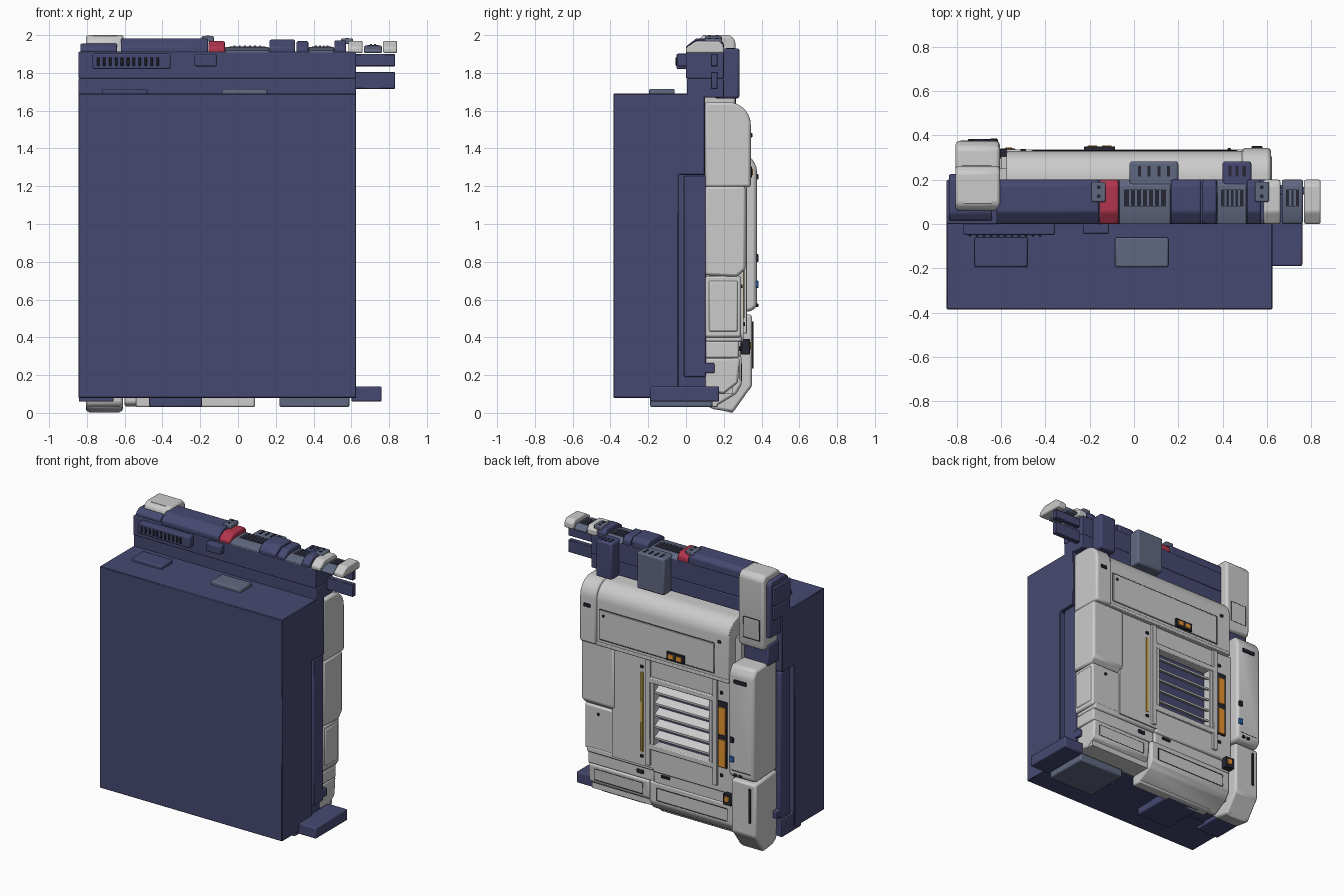
import bpy, bmesh, math

def material(name, r, g, b):
    m = bpy.data.materials.new(name)
    m.diffuse_color = (r, g, b, 1)
    return m

NAVY = material("navy", .062, .066, .165)
SLATE = material("slate", .12, .14, .22)
RED = material("red", .45, .035, .075)
ORANGE = material("orange", .8, .3, .03)
YELLOW = material("yellow", .6, .38, .04)
BLUE = material("blue", .03, .14, .5)
DARK = material("dark", .02, .02, .035)

def prism(name, profile, x0, x1, mat=None, bevel=0.0, seg=2):
    """Extrude a (y, z) outline along x."""
    bm = bmesh.new()
    a = [bm.verts.new((x0, y, z)) for y, z in profile]
    b = [bm.verts.new((x1, y, z)) for y, z in profile]
    bm.faces.new(a)
    bm.faces.new(b[::-1])
    n = len(a)
    for i in range(n):
        bm.faces.new((a[i], b[i], b[(i + 1) % n], a[(i + 1) % n]))
    bmesh.ops.recalc_face_normals(bm, faces=bm.faces)
    me = bpy.data.meshes.new(name)
    bm.to_mesh(me)
    bm.free()
    if mat:
        me.materials.append(mat)
    ob = bpy.data.objects.new(name, me)
    bpy.context.collection.objects.link(ob)
    if bevel:
        mod = ob.modifiers.new("bevel", 'BEVEL')
        mod.width, mod.segments = bevel, seg
        mod.limit_method, mod.angle_limit = 'ANGLE', math.radians(25)
    return ob

def box(name, x0, x1, y0, y1, z0, z1, mat=None, bevel=0.0, seg=2):
    return prism(name, [(y0, z0), (y1, z0), (y1, z1), (y0, z1)], x0, x1, mat, bevel, seg)

def tag(name, x, y, z, w, h, mat=DARK, d=.008):
    return box(name, x - w / 2, x + w / 2, y - d, y + d, z - h / 2, z + h / 2, mat, .003, 1)

def outline(name, x0, x1, y, z0, z1, mat=DARK, t=.005):
    """Thin engraved-looking panel line on the back."""
    for i, z in enumerate((z0, z1)):
        tag(f"{name}_h{i}", (x0 + x1) / 2, y, z, x1 - x0, t, mat, .002)
    for i, x in enumerate((x0, x1)):
        tag(f"{name}_v{i}", x, y, (z0 + z1) / 2, t, z1 - z0, mat, .002)

# Main cabinet, stepped back below its upper edge, with recessed side panels
prism("cabinet", [(-.385, .08), (-.04, .08), (-.04, 1.26), (.1, 1.26), (.1, 1.69), (-.385, 1.69)],
      -.845, .625, NAVY, .004, 1)
box("cabinet_inner", -.8, .585, -.05, .105, .09, 1.27, NAVY)
for s, x0, x1 in (("right", .57, .615), ("left", -.835, -.79)):
    box("side_panel_" + s, x0, x1, -.01, .105, .19, 1.255, NAVY, .008)
    box("side_foot_block_" + s, x0, x1, .08, .15, .21, .265, NAVY, .006)
box("right_foot_bar", .6, .76, -.19, .175, .06, .14, NAVY, .008)
box("left_base_block", -.842, -.66, -.12, .1, .06, .19, NAVY, .005)
box("base_plate_navy", -.47, -.19, -.19, .14, .03, .09, NAVY, .01)
box("base_plate_slate", .22, .59, -.19, .14, .03, .09, SLATE, .01)
box("roof_plate_navy", -.72, -.48, -.195, -.06, 1.68, 1.714, NAVY, .008)
box("roof_plate_slate", -.085, .155, -.195, -.06, 1.68, 1.716, SLATE, .008)

# Header band along the top
box("header_lower", -.845, .625, .005, .2, 1.67, 1.77, NAVY, .006)
box("header_upper", -.845, .625, 0, .2, 1.77, 1.912, NAVY, .006)
box("header_vent", -.77, -.357, -.05, .01, 1.82, 1.902, NAVY, .008)
for i in range(11):
    tag(f"vent_slot_{i}", -.74 + i * .0315, -.05, 1.86, .014, .045, DARK, .006)
box("header_latch", -.23, -.112, -.045, .01, 1.835, 1.9, NAVY, .008)
for i, (z0, z1) in enumerate(((1.835, 1.9), (1.715, 1.805))):
    box(f"end_rail_{i}", .6, .832, .132, .168, z0, z1, NAVY, .004, 1)
for i, (x0, x1, m) in enumerate(((-.02, .2, SLATE), (.4, .53, NAVY))):
    box(f"rear_bracket_{i}", x0, x1, .15, .283, 1.665, 1.93, m, .012)
    n = 4 - i
    for k in range(n):
        x = x0 + (x1 - x0) * (k + 1) / (n + 1)
        box(f"bracket_slot_{i}_{k}", x - .007, x + .007, .215, .262, 1.92, 1.933, DARK)

# Row of clips on top of the header: x range, top height, material
clips = [("bar", -.62, -.158, 1.983, NAVY), ("red_clip", -.155, -.07, 1.968, RED),
         ("joint", -.068, .165, 1.936, SLATE), ("wide_clip", .167, .302, 1.976, NAVY),
         ("thin_clip", .31, .372, 1.968, NAVY), ("grille", .374, .508, 1.936, SLATE),
         ("outer_clip", .51, .572, 1.972, NAVY), ("white_clip", .585, .66, 1.97, None),
         ("grey_clip", .667, .762, 1.945, SLATE), ("end_clip", .768, .842, 1.97, None)]
for n, x0, x1, top, m in clips:
    lo = 1.905
    prism("top_" + n, [(0, lo), (0, lo + (top - lo) * .45), (.055, top), (.175, top),
                       (.2, top - .025), (.2, lo)], x0, x1, m, .008)
for j, (x0, x1, n) in enumerate(((-.045, .145, 7), (.392, .495, 5), (.685, .745, 3))):
    z = 1.945 if j == 2 else 1.936
    box(f"grille_well_{j}", x0, x1, .08, .155, z - .01, z + .003, DARK)
    for k in range(n - 1):
        x = x0 + (x1 - x0) * (k + 1) / n
        box(f"grille_rib_{j}_{k}", x - .005, x + .005, .078, .157, z - .01, z + .009, SLATE)
for i, (x, z) in enumerate(((-.16, 1.995), (.577, 1.982))):
    box(f"bolt_bracket_{i}", x - .032, x + .032, .1, .19, z - .03, z, SLATE, .006)
    for k in (.125, .165):
        box(f"bolt_{i}_{k}", x - .008, x + .008, k - .008, k + .008, z - .005, z + .004, DARK)

# Corner tower at the left end
prism("left_cap", [(.015, 1.9), (.015, 1.93), (.05, 1.955), (.2, 1.955), (.225, 1.93), (.225, 1.55), (.1, 1.55), (.1, 1.9)],
      -.835, -.64, NAVY, .008)
prism("tower", [(.09, 1.48), (.25, 1.46), (.262, 1.5), (.262, 1.97), (.235, 2), (.09, 2), (.06, 1.97), (.06, 1.9), (.09, 1.9)],
      -.805, -.605, None, .014)
outline("tower_hatch", -.775, -.645, .262, 1.53, 1.68)
box("tower_top_pad", -.77, -.64, .09, .22, 1.99, 2.0, None, .003)
box("tower_neck", -.815, -.62, .09, .22, 1.34, 1.49, NAVY, .01)

# Rear core behind all the light panels
box("rear_core", -.62, .58, .09, .25, .1, 1.5, None)

def cowl(y1, z0, z1, r):
    arc = [(y1 - r + r * math.sin(a), z1 - r + r * math.cos(a))
           for a in (math.pi / 2 * i / 10 for i in range(11))]
    return [(.1, z0), (.1, z1)] + arc + [(y1, z0)]

# Rounded upper cowl and its end cap
prism("upper_cowl", cowl(.33, 1.2, 1.635, .12), -.575, .49, None, .006)
prism("cowl_end_cap", cowl(.343, 1.195, 1.645, .12), .488, .618, None, .014)
box("cowl_panel", -.455, .46, .32, .334, 1.245, 1.455, None, .003)
outline("cowl_panel_line", -.46, .465, .331, 1.24, 1.46)
box("cowl_lip", -.575, .49, .25, .337, 1.195, 1.22, None, .005)
tag("cap_tag", .555, .343, 1.47, .05, .025)
tag("cowl_bolt_left", -.5, .331, 1.48, .025, .02)
tag("cowl_bolt_right", .43, .334, 1.42, .016, .016)
tag("lamp_housing", -.155, .336, 1.275, .14, .06, DARK, .014)
for i in (-1, 1):
    tag(f"lamp_{i}", -.155 + i * .032, .349, 1.275, .045, .036, ORANGE, .005)

# Side slabs on the right flank
prism("flank_pod", [(.1, .73), (.27, .72), (.315, .76), (.315, 1.2), (.1, 1.2)], .36, .622, None, .014)
box("flank_lower", .36, .612, .1, .292, .4, .725, None, .012)
box("flank_hatch", .58, .618, .12, .275, .43, .7, None, .01)

# Flat rear panel built around the louvre window
for n, x0, x1, z0, z1 in (("left", .1, .38, .4, 1.2), ("right", -.6, -.44, .4, 1.2),
                          ("top", -.44, .1, 1.06, 1.2), ("bottom", -.44, .1, .4, .55)):
    box("rear_panel_" + n, x0, x1, .1, .305, z0, z1)
tag("window_back", -.18, .25, .8, .53, .52, NAVY, .006)
for n, x in (("a", .085), ("b", -.455)):
    box("window_post_" + n, x - .018, x + .018, .29, .322, .42, 1.195, None, .004)
for n, z in (("top", 1.045), ("bottom", .56)):
    box("window_rail_" + n, -.45, .08, .25, .322, z - .02, z + .02, None, .006)
for x in (.05, -.42):
    box(f"window_jamb_{x}", x - .014, x + .014, .25, .318, .56, 1.045, None, .004)
for i in range(5):
    z = .635 + i * .083
    prism(f"louvre_{i}", [(.255, z + .03), (.308, z), (.308, z - .014), (.255, z + .012)], -.41, .04, None)
tag("yellow_strip", .14, .305, .79, .02, .58, YELLOW, .005)
for z in (.47, 1.12):
    tag(f"strip_screw_{z}", .14, .305, z, .025, .02)
tag("orange_channel", -.512, .307, .8, .075, .48, DARK, .008)
for i, z in enumerate((.665, .9)):
    tag(f"orange_strip_{i}", -.512, .314, z, .055, .2, ORANGE, .006)
for z in (.5, 1.1):
    tag(f"panel_screw_{z}", -.5, .305, z, .022, .022)
tag("flank_bolt", .5, .292, .67, .018, .018)

# Tall pod and foot pod on the left flank
prism("tall_pod", [(.1, .55), (.34, .535), (.375, .56), (.375, 1.3), (.345, 1.355), (.1, 1.36)], -.805, -.605, None, .018)
outline("tall_pod_line", -.78, -.63, .375, .6, .6)
tag("pod_tag", -.7, .375, 1.25, .1, .028)
tag("pod_sensor", -.632, .377, .82, .03, .04)
tag("pod_blue_light", -.632, .377, .68, .035, .04, BLUE)
for x in (-.7, -.66):
    tag(f"pod_screw_{x}", x, .375, .57, .025, .018)
prism("foot_pod", [(.1, .05), (.14, .02), (.25, .004), (.325, .11), (.35, .14), (.35, .52), (.1, .54)],
      -.805, -.61, None, .014)
prism("foot_toe", [(.12, .03), (.245, 0), (.262, .02), (.16, .1)], -.79, -.625, None, .004, 1)
tag("foot_slot", -.76, .35, .36, .018, .25)
tag("amber_lamp_housing", -.57, .315, .35, .07, .08, DARK, .025)
tag("amber_lamp", -.565, .341, .355, .035, .04, ORANGE, .004)

# Lower belt and skirt pods
for n, x0, x1, y in (("right", .06, .595, .295), ("left", -.605, .06, .305)):
    box("belt_" + n, x0, x1, .1, y, .375, .42, None, .012)
    box("belt_lower_" + n, x0, x1, .1, y - .015, .29, .38, None, .01)
prism("skirt_right", [(.1, .12), (.2, .1), (.275, .16), (.285, .29), (.1, .29)], .1, .59, None, .012)
prism("skirt_left", [(.1, .05), (.15, .03), (.265, .1), (.295, .15), (.295, .3), (.1, .3)], -.6, .09, None, .012)
box("skirt_base", -.54, .09, .09, .17, .03, .12, None, .01)
outline("skirt_right_line", .15, .54, .282, .18, .26)
outline("skirt_left_line", -.54, .03, .295, .17, .26)
tag("belt_tag_right", .17, .281, .34, .055, .026)
tag("belt_tag_left", -.04, .29, .355, .07, .02)

# Smooth the rounded surfaces while keeping hard edges
meshes = [o for o in bpy.context.scene.objects if o.type == 'MESH']
for o in meshes:
    o.select_set(True)
bpy.context.view_layer.objects.active = meshes[0]
bpy.ops.object.shade_smooth_by_angle(angle=math.radians(30))
